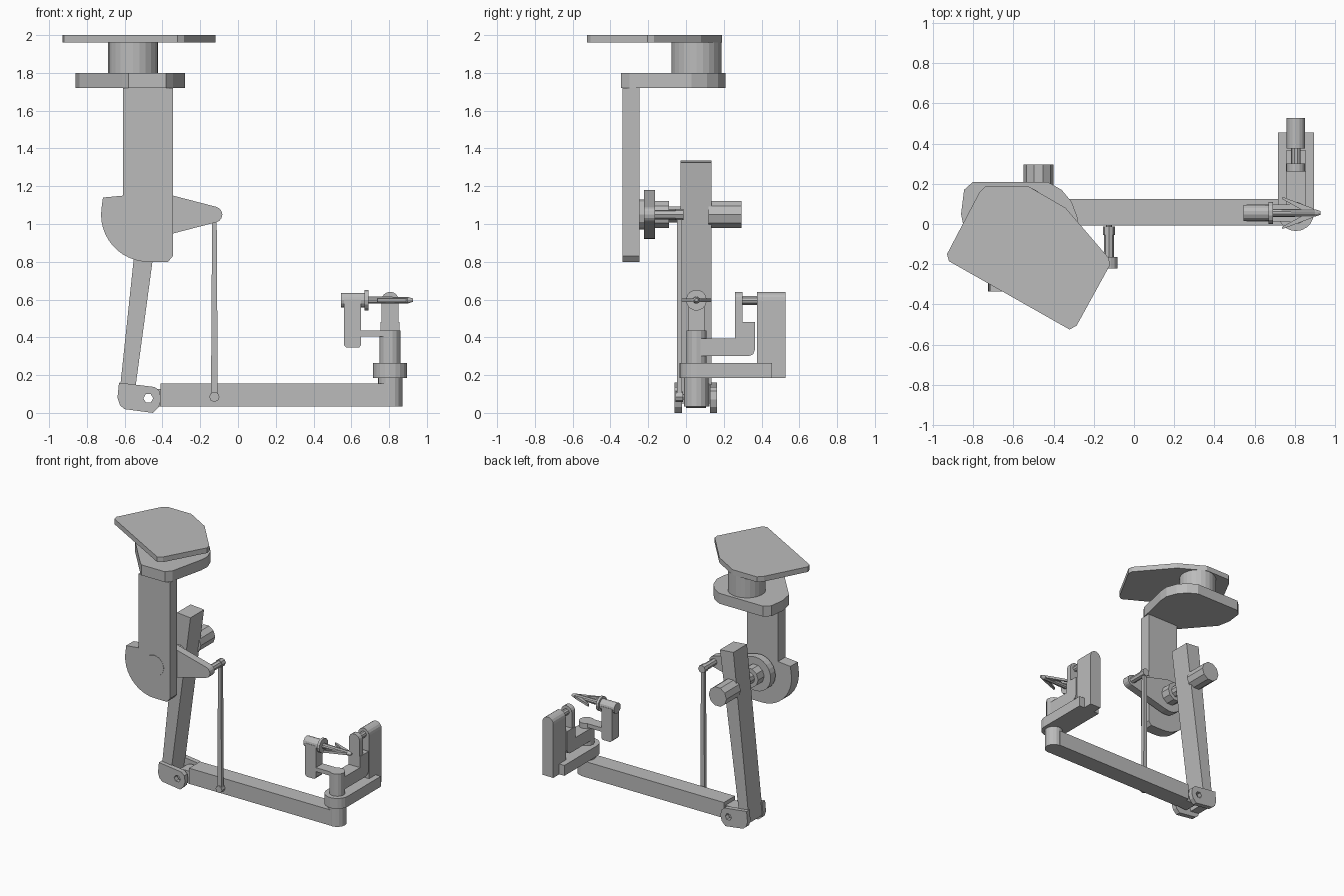
import bpy, bmesh, math

if "Cube" in bpy.data.objects:
    bpy.data.objects.remove(bpy.data.objects["Cube"])

mat = bpy.data.materials.new("plain grey")
mat.diffuse_color = (0.5, 0.5, 0.5, 1)
mat.use_nodes = True
mat.node_tree.nodes["Principled BSDF"].inputs["Base Color"].default_value = mat.diffuse_color


def prism(name, pts, axis, lo, hi, pts2=None):
    """Extrude a 2D outline along x (y,z), y (x,z) or z (x,y)."""
    put = {'x': lambda p, h: (h, p[0], p[1]),
           'y': lambda p, h: (p[0], h, p[1]),
           'z': lambda p, h: (p[0], p[1], h)}[axis]
    bm = bmesh.new()
    a = [bm.verts.new(put(p, lo)) for p in pts]
    b = [bm.verts.new(put(p, hi)) for p in (pts2 or pts)]
    bm.faces.new(a)
    bm.faces.new(b)
    for i in range(len(a)):
        j = (i + 1) % len(a)
        bm.faces.new((a[i], a[j], b[j], b[i]))
    bmesh.ops.recalc_face_normals(bm, faces=bm.faces)
    me = bpy.data.meshes.new(name)
    bm.to_mesh(me)
    bm.free()
    me.materials.append(mat)
    ob = bpy.data.objects.new(name, me)
    bpy.context.collection.objects.link(ob)
    return ob


def arc(c, r, a0, a1, n):
    """Points on an arc, degrees."""
    return [(c[0] + r * math.cos(math.radians(a0 + (a1 - a0) * i / n)),
             c[1] + r * math.sin(math.radians(a0 + (a1 - a0) * i / n))) for i in range(n + 1)]


def cyl(name, axis, c, r, lo, hi, n=16, r2=None):
    return prism(name, arc(c, r, 0, 360, n)[:-1], axis, lo, hi,
                 arc(c, r2, 0, 360, n)[:-1] if r2 else None)


def box(name, x0, x1, y0, y1, z0, z1):
    return prism(name, [(x0, y0), (x1, y0), (x1, y1), (x0, y1)], 'z', z0, z1)


# Ceiling mount, turned about the vertical axis
prism("ceiling_plate", [(-.93, -.15), (-.77, .155), (-.735, .19), (-.53, .19), (-.34, .08),
                        (-.125, -.17), (-.12, -.205), (-.285, -.505), (-.32, -.525), (-.92, -.185)],
      'z', 1.96, 2.0)
cyl("mount_cylinder", 'z', (-.555, .055), .132, 1.80, 1.96, 24)
prism("shoulder_plate", [(-.86, .05), (-.845, .17), (-.80, .21), (-.43, .21), (-.36, .17), (-.31, .11),
                         (-.28, .03), (-.285, -.04), (-.345, -.30), (-.38, -.345), (-.58, -.345),
                         (-.615, -.31), (-.84, -.05)], 'z', 1.72, 1.80)

# Hanging column with rounded lower side
P = (-.475, 1.05)
prism("hanging_column", [(-.61, 1.72), (-.61, 1.15), (-.715, 1.14)] + arc(P, .25, 172, 270, 12)
      + [(-.37, .80), (-.345, .83), (-.345, 1.72)], 'y', -.335, -.245)

# Shoulder shaft, crank lever and motor
cyl("shoulder_shaft", 'y', P, .08, -.337, -.164, 12)
cyl("shaft_collar", 'y', P, .075, -.164, -.09, 10)
cyl("shaft_core", 'y', P, .045, -.09, .0, 10)
T = (-.125, 1.05)
prism("crank_lever", arc(P, .13, 75, 285, 14) + arc(T, .042, -75, 75, 6), 'y', -.222, -.164)
cyl("shoulder_motor", 'y', P, .075, .12, .295, 10)

# Push rod with pins at both ends
cyl("push_rod_top_pin", 'y', T, .025, -.17, -.015, 8)
cyl("push_rod_top_eye", 'y', T, .03, -.055, -.012, 8)
prism("push_rod", [(-.143, .08), (-.107, .08), (-.113, 1.05), (-.137, 1.05)], 'y', -.047, -.02)
cyl("push_rod_bottom_eye", 'y', (-.125, .085), .027, -.055, -.015, 8)
cyl("push_rod_bottom_pin", 'y', (-.125, .085), .015, -.055, .02, 8)

# Upper arm, slightly leaning and tapered
prism("upper_arm", [(-.632, .06), (-.553, .05), (-.54, .157), (-.453, .80), (-.383, 1.325), (-.497, 1.335)],
      'y', -.03, .135)

# Elbow fork, link and pin hole
E = (-.475, .077)
fork = [(-.63, .16), (-.44, .137), (-.415, .115), (-.407, .07), (-.42, .03), (-.45, .0),
        (-.60, .02), (-.625, .04), (-.638, .08)]
drilled = [prism("elbow_fork_front", fork, 'y', -.06, -.022),
           prism("elbow_fork_back", fork, 'y', .128, .165),
           prism("elbow_tongue", arc(E, .05, 90, 270, 8) + [(-.38, .027 + .01), (-.38, .127)],
                 'y', .0, .105)]
drill = cyl("elbow_drill", 'y', E, .026, -.2, .3, 6)
drill.hide_render = True
drill.hide_viewport = True
for ob in drilled:
    m = ob.modifiers.new("hole", 'BOOLEAN')
    m.operation = 'DIFFERENCE'
    m.object = drill
    m.solver = 'EXACT'
W = (.805, .055)
box("forearm_link", -.41, W[0], -.008, .125, .035, .155)
cyl("forearm_end", 'z', W, .065, .035, .19, 16)

# Yaw bracket with rear motor block
prism("yaw_bracket", arc(W, .09, 180, 360, 10) + [(.895, .455), (.715, .455)], 'z', .185, .265)
R = (.805, .595)
dome = arc(R, .046, 0, 180, 8)
prism("rear_motor_block", dome + [(.759, .185), (.851, .185)], 'y', .375, .527)

# Pitch wrist: L arm with upright ear and pin
cyl("wrist_post", 'z', W, .055, .26, .435, 14)
prism("wrist_arm", [(.055, .30), (.33, .30), (.355, .31), (.365, .335), (.365, .48), (.30, .48),
                    (.26, .48), (.26, .395), (.055, .395)], 'x', .755, .855)
cyl("wrist_arm_end", 'z', W, .052, .30, .395, 14)
prism("wrist_ear", dome + [(.759, .40), (.851, .40)], 'y', .26, .30)
cyl("pitch_pin", 'y', R, .024, .29, .385, 10)

# Tool holder: bar, upright and barrel
prism("tool_bar", arc(W, .042, -90, 90, 8) + [(.62, .097), (.62, .013)], 'z', .405, .435)
prism("tool_upright", [(.56, .36), (.575, .345), (.64, .345), (.652, .36), (.652, .60), (.56, .60)],
      'y', .013, .097)
C = (.055, .597)
cyl("tool_barrel", 'x', C, .04, .545, .67, 14)
cyl("tool_flange", 'x', C, .055, .67, .69, 14)

# Gripper arrow with swept barbs
cyl("gripper_shaft", 'x', C, .02, .69, .90, 10, .018)
cyl("gripper_tip", 'x', C, .018, .90, .927, 10, .009)
for s, side in ((1, "back"), (-1, "front")):
    prism("gripper_barb_" + side, [(.90, C[0] + s * .014), (.885, C[0] + s * .025), (.738, C[0] + s * .08),
                                   (.735, C[0] + s * .07), (.84, C[0] + s * .012)], 'z', .588, .606)
